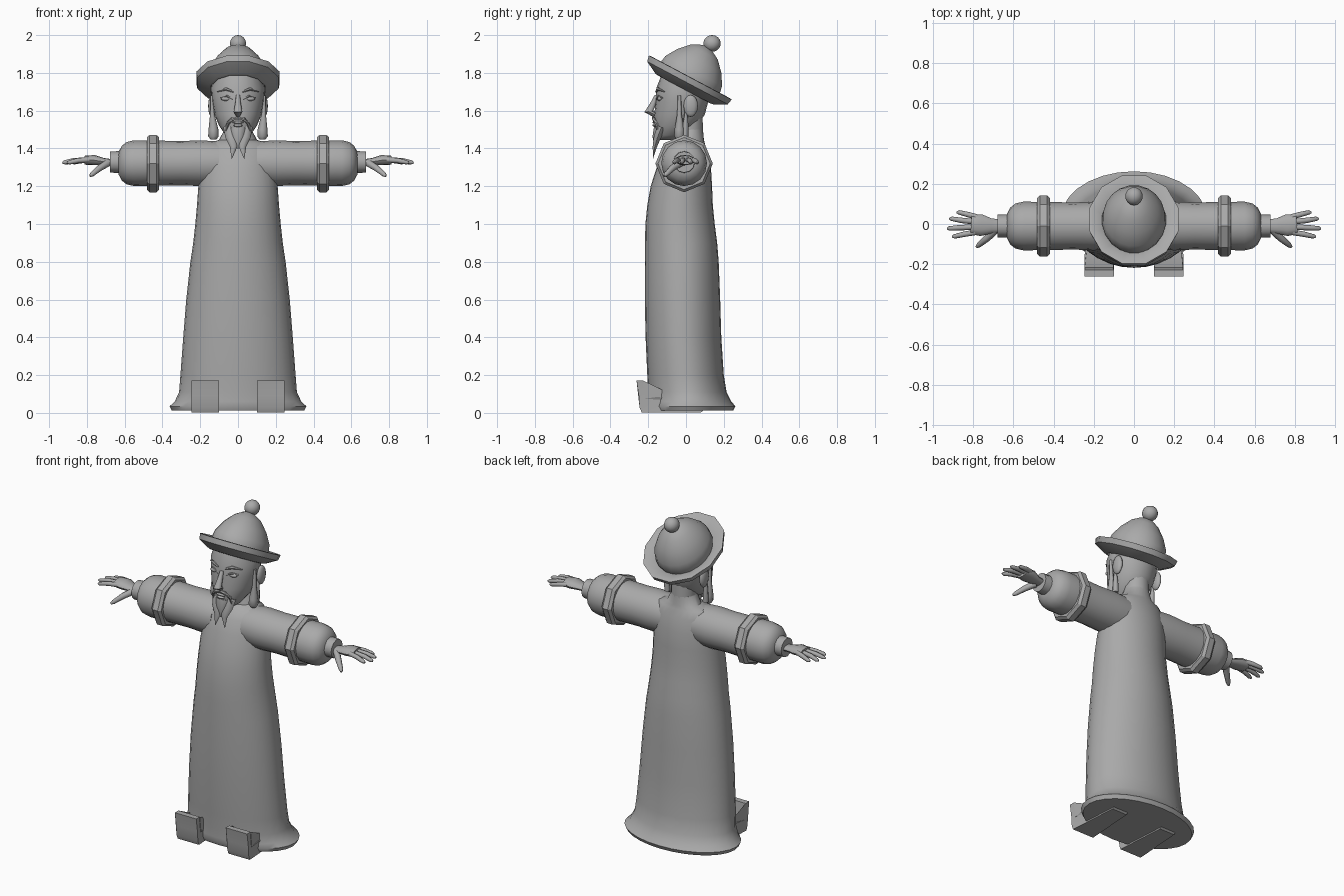
import bpy, bmesh, math
from mathutils import Vector, Matrix

if "Cube" in bpy.data.objects:
    bpy.data.objects.remove(bpy.data.objects["Cube"])

grey = bpy.data.materials.new("plain_grey")
grey.diffuse_color = (0.4, 0.4, 0.4, 1)
grey.use_nodes = True
grey.node_tree.nodes["Principled BSDF"].inputs["Base Color"].default_value = grey.diffuse_color


def finish(name, bm, angle=45):
    bmesh.ops.recalc_face_normals(bm, faces=bm.faces)
    me = bpy.data.meshes.new(name)
    bm.to_mesh(me)
    bm.free()
    ob = bpy.data.objects.new(name, me)
    bpy.context.collection.objects.link(ob)
    me.materials.append(grey)
    bpy.ops.object.select_all(action='DESELECT')
    ob.select_set(True)
    bpy.context.view_layer.objects.active = ob
    bpy.ops.object.shade_smooth_by_angle(angle=math.radians(angle))
    return ob


def loft(name, rings, angle=45):
    """Skin a list of equal-sized rings and cap both ends."""
    bm = bmesh.new()
    vs = [[bm.verts.new(p) for p in r] for r in rings]
    n = len(vs[0])
    for a, b in zip(vs, vs[1:]):
        for i in range(n):
            j = (i + 1) % n
            bm.faces.new((a[i], a[j], b[j], b[i]))
    bm.faces.new(vs[0])
    bm.faces.new(vs[-1])
    return finish(name, bm, angle)


def ring_z(z, hw, yf, yb, n):
    """Horizontal oval given half width, front and back."""
    c, r = (yf + yb) / 2, (yb - yf) / 2
    return [Vector((hw * math.cos(t), c + r * math.sin(t), z))
            for t in (2 * math.pi * i / n for i in range(n))]


def tube(name, pts, radii, n=8, squash=1.0, angle=50):
    """Tapered tube through points; squash flattens its second axis."""
    pts = [Vector(p) for p in pts]
    rings = []
    for i, (p, r) in enumerate(zip(pts, radii)):
        d = (pts[min(i + 1, len(pts) - 1)] - pts[max(i - 1, 0)]).normalized()
        u = d.cross(Vector((0, 0, 1)) if abs(d.z) < .8 else Vector((0, 1, 0))).normalized()
        v = u.cross(d)
        rings.append([p + u * r * math.cos(t) + v * r * squash * math.sin(t)
                      for t in (2 * math.pi * k / n for k in range(n))])
    return loft(name, rings, angle)


def ball(name, c, r, seg=14, rings=9):
    bm = bmesh.new()
    bmesh.ops.create_uvsphere(bm, u_segments=seg, v_segments=rings, radius=1)
    bmesh.ops.transform(bm, verts=bm.verts,
                        matrix=Matrix.Translation(c) @ Matrix.Diagonal((*r, 1)))
    return finish(name, bm, 60)


# robe with flared hem
robe = [(.012, .35, -.19, .25), (.035, .362, -.2, .262), (.06, .335, -.2, .24),
        (.11, .312, -.2, .215), (.2, .305, -.205, .2), (.4, .29, -.214, .187),
        (.6, .274, -.218, .181), (.8, .252, -.218, .173), (.9, .237, -.217, .165),
        (1.0, .226, -.215, .152), (1.1, .217, -.205, .142), (1.2, .21, -.187, .138),
        (1.3, .2, -.155, .132), (1.38, .19, -.125, .115), (1.425, .165, -.09, .1),
        (1.445, .1, -.06, .095), (1.5, .072, -.05, .09)]
loft("robe", [ring_z(*r, 28) for r in robe])

# head and neck
head = [(1.445, .03, -.145, -.06), (1.47, .065, -.157, .0), (1.52, .1, -.167, .06),
        (1.58, .125, -.168, .1), (1.65, .138, -.16, .118), (1.72, .143, -.157, .13),
        (1.8, .12, -.125, .13)]
loft("head", [ring_z(*r, 20) for r in head])
tube("neck", [(0, .02, 1.42), (0, .015, 1.58)], [.072, .075], 14)

# tilted hat: crown and upturned brim turned around a leaning axis
tilt = Matrix.Translation((0, .02, 1.77)) @ Matrix.Rotation(-math.radians(28), 4, 'X')


def hat_part(name, profile, n, closed):
    bm = bmesh.new()
    rows = []
    for r, h in profile:
        rows.append([bm.verts.new(tilt @ Vector((r * .89 * math.cos(t), r * math.sin(t), h)))
                     for t in (2 * math.pi * (i + .5) / n for i in range(n))])
    pairs = list(zip(rows, rows[1:])) + ([(rows[-1], rows[0])] if closed else [])
    for a, b in pairs:
        for i in range(n):
            j = (i + 1) % n
            bm.faces.new((a[i], a[j], b[j], b[i]))
    if not closed:
        bm.faces.new(rows[0])
        bm.faces.new(rows[-1])
    return finish(name, bm, 40)


hat_part("hat_crown", [(.17, -.04), (.18, .0), (.172, .045), (.135, .105), (.085, .158),
                       (.04, .183), (.008, .192)], 20, False)
hat_part("hat_brim", [(.165, -.065), (.18, -.062), (.25, -.026), (.257, .006),
                      (.242, .008), (.182, -.022), (.165, -.03)], 12, True)
ball("hat_bobble", (0, .138, 1.956), (.044, .046, .044))

# nose, mouth and forked beard
tube("nose", [(0, -.155, 1.68), (0, -.172, 1.64), (0, -.197, 1.595), (0, -.165, 1.578)],
     [.011, .015, .023, .014], 8)
ball("upper_lip", (0, -.165, 1.538), (.032, .012, .007), 10, 6)
ball("lower_lip", (0, -.165, 1.522), (.026, .013, .008), 10, 6)
tube("beard_middle", [(0, -.145, 1.505), (0, -.157, 1.46), (0, -.163, 1.4)],
     [.045, .036, .006], 10, .6)

for s, side in ((1, "left"), (-1, "right")):
    # face details
    ball(side + "_eye", (s * .06, -.138, 1.663), (.03, .014, .012), 12, 7)
    tube(side + "_upper_eyelid", [(s * .027, -.154, 1.66), (s * .06, -.15, 1.678),
         (s * .094, -.124, 1.668)], [.004, .006, .003], 6)
    tube(side + "_eyebrow", [(s * .025, -.158, 1.7), (s * .065, -.149, 1.715),
         (s * .11, -.112, 1.7)], [.005, .009, .002], 6)
    tube(side + "_moustache", [(s * .003, -.173, 1.562), (s * .03, -.17, 1.556),
         (s * .056, -.156, 1.53), (s * .066, -.147, 1.48)], [.008, .01, .009, .003], 6)
    tube(side + "_beard_fork", [(s * .038, -.13, 1.515), (s * .034, -.152, 1.46),
         (s * .023, -.165, 1.41), (s * .033, -.175, 1.345)], [.04, .033, .02, .001], 10, .6)
    ball(side + "_ear", (s * .14, .025, 1.625), (.018, .038, .058), 12, 8)
    # hair tassels hanging before the ears
    tube(side + "_tassel", [(s * .138, -.035, 1.68), (s * .136, -.035, 1.58),
         (s * .13, -.035, 1.5), (s * .13, -.035, 1.465), (s * .13, -.035, 1.448)],
         [.009, .012, .026, .028, .016], 8)
    tube(side + "_rear_tassel", [(s * .136, .0, 1.6), (s * .132, -.002, 1.52),
         (s * .13, -.005, 1.465)], [.007, .015, .017], 8)

    # sleeve, rounded at the end
    xr = [(.1, .115), (.2, .121), (.3, .117), (.45, .12), (.55, .121), (.59, .112),
          (.615, .092), (.632, .06)]
    tube(side + "_sleeve", [(s * x, -.01, 1.322) for x, r in xr], [r for x, r in xr], 16)
    # eight-sided band around the sleeve
    xr = [(.425, .11), (.424, .138), (.436, .152), (.464, .152), (.476, .138), (.475, .11)]
    tube(side + "_sleeve_band", [(s * (.45 + (x - .45) * 1.25), -.01, 1.32) for x, r in xr],
         [r for x, r in xr], 8, angle=30)
    # wrist cuff
    tube(side + "_cuff", [(s * .62, -.01, 1.328), (s * .678, -.01, 1.328)], [.058, .056], 12)

    # hand
    tube(side + "_palm", [(s * .66, -.01, 1.326), (s * .71, -.01, 1.33),
         (s * .76, -.006, 1.338), (s * .81, -.002, 1.338)], [.032, .038, .054, .048], 12, .5)
    fingers = [("index", -.04, -.062, .905), ("middle", -.015, -.022, .93),
               ("ring", .01, .026, .918), ("little", .034, .058, .882)]
    for nm, y0, y1, x1 in fingers:
        tube(f"{side}_{nm}_finger", [(s * .78, y0, 1.34), (s * (x1 - .06), (y0 + y1) / 2, 1.336),
             (s * (x1 - .012), y1, 1.326), (s * x1, y1, 1.324)], [.014, .0135, .011, .005], 8)
    tube(side + "_thumb", [(s * .69, -.03, 1.322), (s * .73, -.07, 1.298),
         (s * .772, -.105, 1.263), (s * .783, -.115, 1.254)], [.02, .018, .013, .006], 8)

    # shoe: side profile with a tall turned-up toe, extruded across
    prof = [(-.262, .172), (-.228, .172), (-.216, .075), (-.15, .085), (0, .06),
            (.1, .02), (.08, .003), (-.235, .003), (-.246, .03), (-.25, .09)]
    bm = bmesh.new()
    a, b = [[bm.verts.new((s * (x if y < -.1 else .172 + (x - .172) * .7), y, z))
             for y, z in prof] for x in (.1, .245)]
    for i in range(len(prof)):
        j = (i + 1) % len(prof)
        bm.faces.new((a[i], a[j], b[j], b[i]))
    bm.faces.new(a)
    bm.faces.new(b)
    bmesh.ops.triangulate(bm, faces=[f for f in bm.faces if len(f.verts) > 4])
    finish(side + "_shoe", bm, 30)
